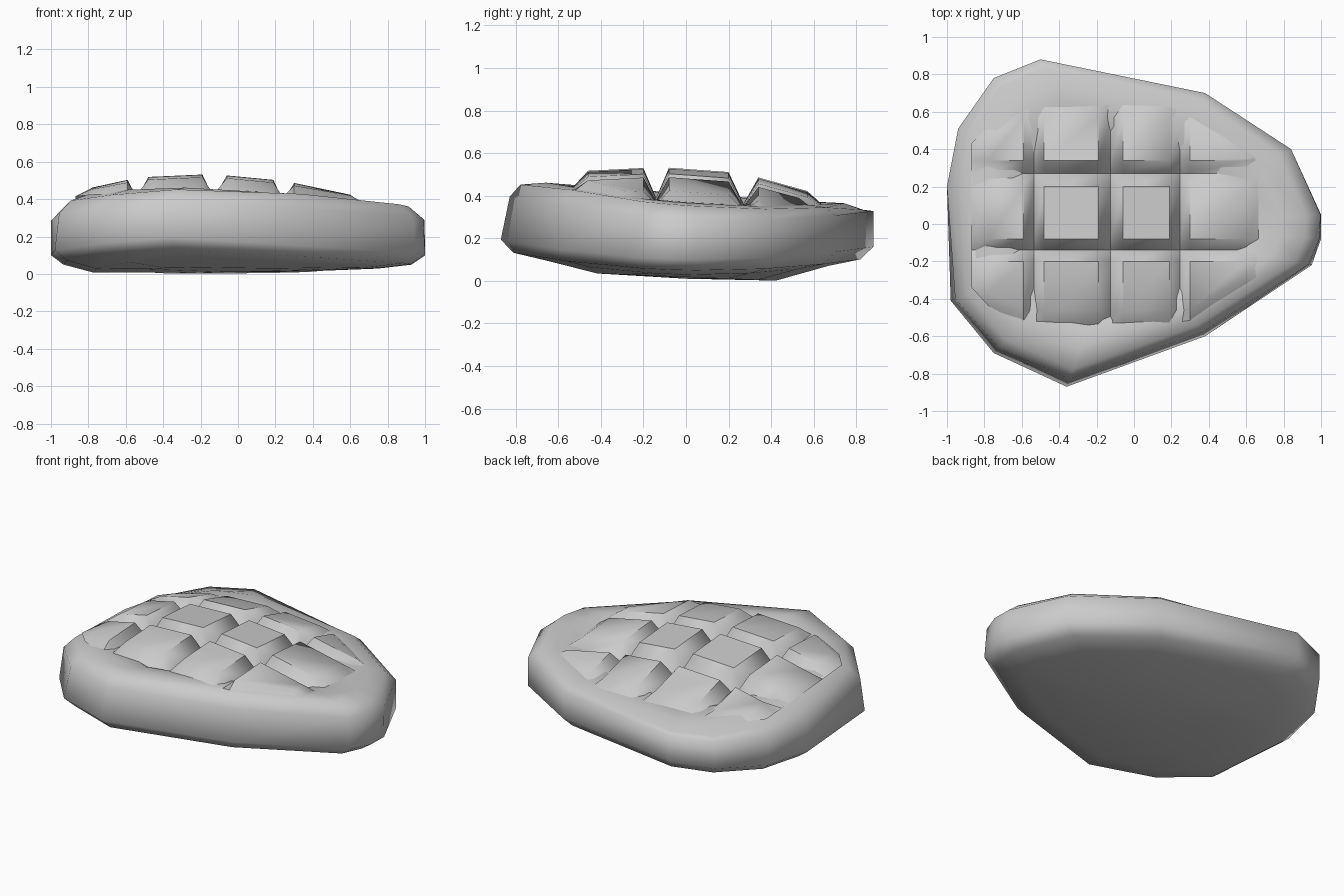
import bpy
import bmesh

if "Cube" in bpy.data.objects:
    bpy.data.objects.remove(bpy.data.objects["Cube"], do_unlink=True)

crust = bpy.data.materials.new("plain grey")
crust.use_nodes = True
grey = (0.6, 0.6, 0.6, 1)
crust.diffuse_color = grey
crust.node_tree.nodes["Principled BSDF"].inputs["Base Color"].default_value = grey


def finish(name, bm, angle):
    bmesh.ops.recalc_face_normals(bm, faces=bm.faces)
    mesh = bpy.data.meshes.new(name)
    bm.to_mesh(mesh)
    bm.free()
    mesh.materials.append(crust)
    obj = bpy.data.objects.new(name, mesh)
    bpy.context.collection.objects.link(obj)
    bpy.ops.object.select_all(action='DESELECT')
    obj.select_set(True)
    bpy.context.view_layer.objects.active = obj
    bpy.ops.object.shade_smooth_by_angle(angle=angle)


def top(x, y):
    """Gently tilted top of the loaf, around the raised tiles."""
    return 0.405 - 0.055 * max(x, 0) - 0.07 * y + 0.012 * y * y


def crown(x, y):
    """Domed height of the raised tiles, steeper to the left and the back."""
    dx, dy = x + 0.25, y + 0.08
    return 0.532 - (0.15 if dx > 0 else 0.25) * dx * dx - (0.26 if dy > 0 else 0.1) * dy * dy


def inside(x, y, margin):
    """Keep y within the slanting corners of the loaf."""
    y = min(y, 0.78 - 0.6 * x - margin, 1.3 + x - margin)
    return max(y, -0.72 + 0.62 * x + margin, -1.295 - 1.1 * x + margin)


# Loaf body: outline lofted through rings of (scale, height)
outline = [(-0.5, 0.88), (-0.75, 0.78), (-0.94, 0.51), (-1, 0.2), (-0.98, -0.41),
           (-0.75, -0.69), (-0.36, -0.87), (0.38, -0.6), (0.95, -0.22), (1, -0.08),
           (1, 0.05), (0.84, 0.4), (0.38, 0.7)]
rings = [
    (lambda y: 0.48, lambda x, y: 0.018 - 0.04 * y),
    (lambda y: 0.76, lambda x, y: 0.018 + 0.16 * y * y - 0.02 * y + 0.015 * x),
    (lambda y: 0.93, lambda x, y: 0.05 + 0.1 * y * y - 0.02 * y),
    (lambda y: 1, lambda x, y: 0.1 + 0.1 * y * y - 0.02 * y),
    (lambda y: min(1, 0.995 + 0.05 * y), lambda x, y: 0.29 + 0.1 * y * y - 0.045 * y),
    (lambda y: 0.92 + 0.03 * y, lambda x, y: top(x, y) - 0.045 * max(0, -x)),
    (lambda y: 0.8 + 0.05 * y, lambda x, y: top(x, y) + 0.005),
    (lambda y: 0.65, lambda x, y: top(x, y)),
    (lambda y: 0.5, lambda x, y: top(x, y) - 0.08),
]
bm = bmesh.new()
loops = []
for scale, height in rings:
    loop = []
    for x, y in outline:
        s = scale(y)
        px, py = -0.05 + (x + 0.05) * s, y * s
        loop.append(bm.verts.new((px, py, max(0, height(px, py)))))
    loops.append(loop)
n = len(outline)
for a, b in zip(loops, loops[1:]):
    for i in range(n):
        j = (i + 1) % n
        bm.faces.new((a[i], a[j], b[j], b[i]))
for loop, z in ((loops[0], 0.01), (loops[-1], top(-0.05, 0) - 0.08)):
    hub = bm.verts.new((-0.05, 0, z))
    for i in range(n):
        bm.faces.new((loop[i], loop[(i + 1) % n], hub))
finish("loaf_body", bm, 1.2)

# Scored crust: one sheet of raised tiles parted by V grooves
columns = [(-0.78, -0.59), (-0.48, -0.19), (-0.06, 0.19), (0.3, 0.6)]
rows = [(-0.46, -0.2), (-0.08, 0.2), (0.34, 0.57)]


def grid_lines(spans, margin):
    """Tile edges, groove centres and the outer foot, as (place, is tile edge)."""
    lines = [(spans[0][0] - margin, False)]
    for i, (low, high) in enumerate(spans):
        end = high + margin if i == len(spans) - 1 else (high + spans[i + 1][0]) / 2
        lines += [(low, True), (high, True), (end, False)]
    return lines


xs, ys = grid_lines(columns, 0.09), grid_lines(rows, 0.08)
bm = bmesh.new()
grid = []
for j, (y, y_tile) in enumerate(ys):
    line = []
    for i, (x, x_tile) in enumerate(xs):
        border = i in (0, len(xs) - 1) or j in (0, len(ys) - 1)
        py = inside(x, y, 0 if border else 0.07)
        if x_tile and y_tile:
            z = max(crown(x, py), top(x, py) + 0.01)
        else:
            z = top(x, py) - (0.015 if border else 0.025)
        line.append(bm.verts.new((x, py, z)))
    grid.append(line)
for low, high in zip(grid, grid[1:]):
    for i in range(len(xs) - 1):
        bm.faces.new((low[i], low[i + 1], high[i + 1], high[i]))
bmesh.ops.remove_doubles(bm, verts=bm.verts, dist=0.0005)
finish("scored_crust", bm, 0.95)
